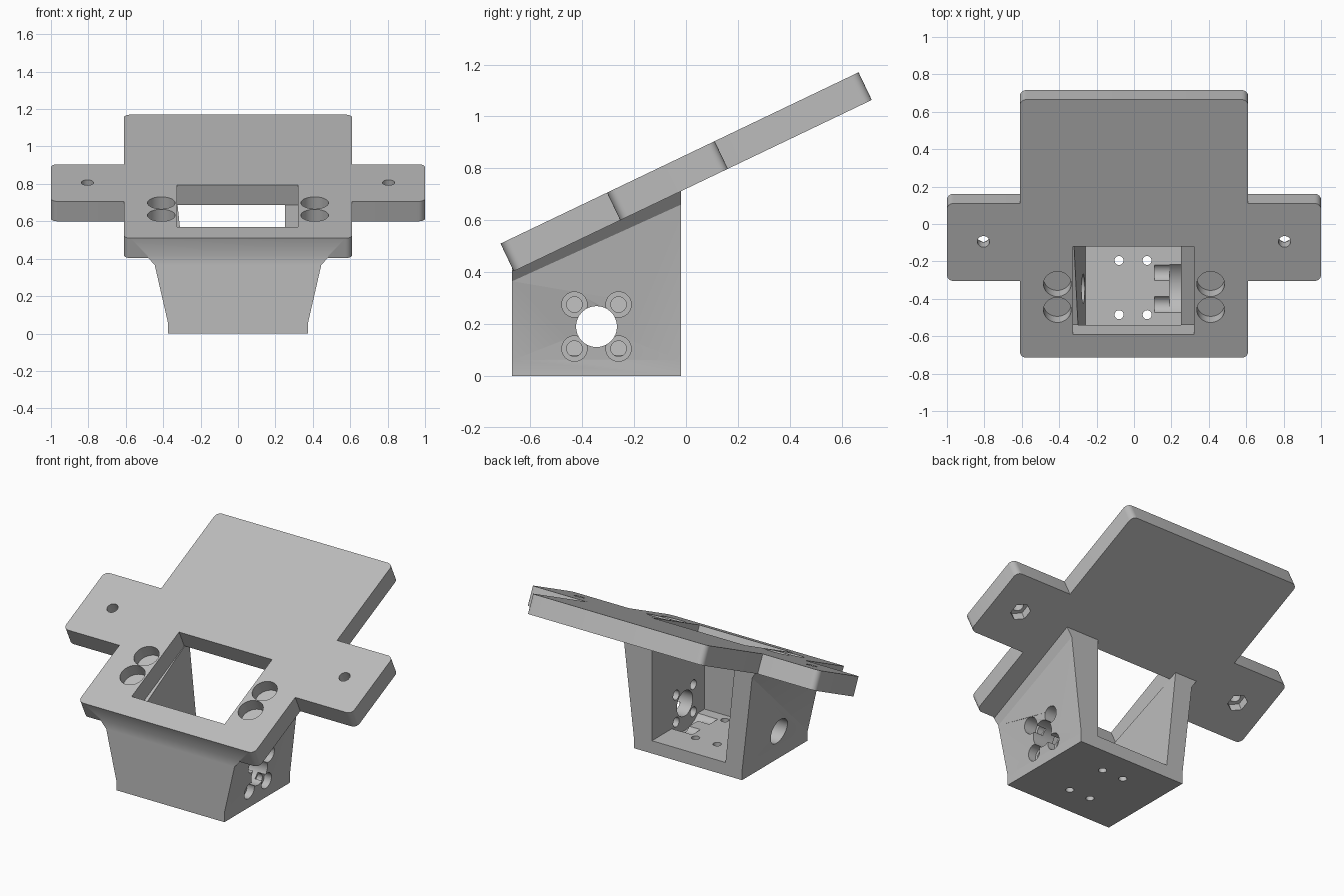
import bpy, bmesh, math
from mathutils import Matrix, Vector

cube = bpy.data.objects.get("Cube")
if cube:
    bpy.data.objects.remove(cube, do_unlink=True)

# Single grey plastic material
grey = bpy.data.materials.new("grey_plastic")
grey.use_nodes = True
colour = (0.5, 0.5, 0.5, 1)
grey.diffuse_color = colour
grey.node_tree.nodes["Principled BSDF"].inputs["Base Color"].default_value = colour

# Frame of the tilted plate: x across, y up the slope, z out of its top face
TILT = math.atan2(0.66, 1.38)
PLATE = Matrix.Translation((0, -0.715, 0.51)) @ Matrix.Rotation(TILT, 4, 'X')
LENGTH, THICK = 1.53, 0.118


def finish(name, bm, matrix=Matrix()):
    bmesh.ops.transform(bm, matrix=matrix, verts=bm.verts)
    bmesh.ops.recalc_face_normals(bm, faces=bm.faces)
    mesh = bpy.data.meshes.new(name)
    bm.to_mesh(mesh)
    bm.free()
    mesh.materials.append(grey)
    obj = bpy.data.objects.new(name, mesh)
    bpy.context.collection.objects.link(obj)
    return obj


def loft(bm, start, end):
    """Solid between two matching outlines."""
    a = [bm.verts.new(p) for p in start]
    b = [bm.verts.new(p) for p in end]
    bm.faces.new(a)
    bm.faces.new(b)
    for i in range(len(a)):
        j = (i + 1) % len(a)
        bm.faces.new((a[i], a[j], b[j], b[i]))


def box(name, lo, hi, matrix=Matrix()):
    bm = bmesh.new()
    size = Vector(hi) - Vector(lo)
    mid = (Vector(hi) + Vector(lo)) / 2
    bmesh.ops.create_cube(bm, size=1, matrix=Matrix.Translation(mid) @ Matrix.Diagonal((*size, 1)))
    return finish(name, bm, matrix)


def rod(name, radius, lo, hi, matrix, sides=32):
    """Cylinder along local z between lo and hi."""
    bm = bmesh.new()
    bmesh.ops.create_cone(bm, cap_ends=True, segments=sides, radius1=radius, radius2=radius,
                          depth=hi - lo, matrix=Matrix.Translation((0, 0, (lo + hi) / 2)))
    return finish(name, bm, matrix)


def combine(target, other, operation='DIFFERENCE'):
    mod = target.modifiers.new("combine", 'BOOLEAN')
    mod.operation, mod.solver, mod.object = operation, 'EXACT', other
    bpy.context.view_layer.objects.active = target
    bpy.ops.object.modifier_apply(modifier=mod.name)
    bpy.data.objects.remove(other, do_unlink=True)


def along_x(y, z):
    return Matrix.Translation((0, y, z)) @ Matrix.Rotation(math.pi / 2, 4, 'Y')


def on_plate(x, u):
    return PLATE @ Matrix.Translation((x, u, 0))


# Cross-shaped plate with rounded outer corners
half = [(0.61, 0), (0.61, 0.455), (1, 0.455), (1, 0.915), (0.61, 0.915), (0.61, LENGTH)]
outline = half + [(-x, u) for x, u in reversed(half)]
bm = bmesh.new()
loft(bm, [(x, u, 0) for x, u in outline], [(x, u, -THICK) for x, u in outline])
corners = []
for e in bm.edges:
    p, q = (v.co for v in e.verts)
    if abs(p.z - q.z) > 0.1 and (abs(p.x) > 0.9 or p.y < 0.1 or p.y > 1.5):
        corners.append(e)
bmesh.ops.bevel(bm, geom=corners, offset=0.035, segments=6, profile=0.5, affect='EDGES')
plate = finish("plate", bm, PLATE)


# Bracket body that flares out just below the plate
def section(y, kink, top):
    side = [(0.375, 0), (0.375, 0.06), (0.445, kink), (0.48, top), (0.48, top + 0.04)]
    return [(x, y, z) for x, z in side + [(-x, z) for x, z in reversed(side)]]


bm = bmesh.new()
loft(bm, section(-0.67, 0.365, 0.405), section(-0.02, 0.66, 0.712))
bracket = finish("bracket_mount", bm)

# Cavity, open at the back and the top
cavity = [(-0.26, 0.08), (0.25, 0.08), (0.25, 0.9), (-0.345, 0.9)]
bm = bmesh.new()
loft(bm, [(x, -0.54, z) for x, z in cavity], [(x, 0.1, z) for x, z in cavity])
combine(bracket, finish("cavity", bm))

# Axle hole through both side walls
axle_y, axle_z = -0.345, 0.19
axle = along_x(axle_y, axle_z)
combine(bracket, rod("axle_hole", 0.079, -0.7, 0.7, axle))
# Shallow disc clearance in the floor
combine(bracket, rod("disc_clearance", 0.17, 0.19, 0.25, axle))

# Stepped screw holes in the left wall, with clearance grooves in the floor
for dy in (-0.085, 0.085):
    for dz in (-0.085, 0.085):
        m = along_x(axle_y + dy, axle_z + dz)
        combine(bracket, rod("screw_hole", 0.03, 0.22, 0.7, m))
        combine(bracket, rod("screw_head", 0.049, 0.33, 0.7, m))
        if dz < 0:
            combine(bracket, rod("screw_groove", 0.049, 0.11, 0.2, m))

# Floor screw holes
for x in (-0.08, 0.07):
    for y in (-0.485, -0.195):
        combine(bracket, rod("floor_hole", 0.024, -0.1, 0.12, Matrix.Translation((x, y, 0)), 20))

# Join the plate, then cut its window and holes
combine(bracket, plate, 'UNION')
combine(bracket, box("window", (-0.325, 0.139, -THICK - 0.001), (0.32, 0.66, 0.1), PLATE))
for side in (-1, 1):
    for u in (0.283, 0.437):
        combine(bracket, rod("blind_hole", 0.074, -0.075, 0.1, on_plate(side * 0.41, u)))
    wing = on_plate(side * 0.805, 0.688)
    combine(bracket, rod("wing_hole", 0.033, -0.3, 0.1, wing, 24))
    combine(bracket, rod("nut_pocket", 0.06, -0.3, -0.065, wing, 6))

# Smooth the round parts, keep edges sharp
bpy.ops.object.select_all(action='DESELECT')
bracket.select_set(True)
bpy.context.view_layer.objects.active = bracket
bpy.ops.object.shade_smooth_by_angle(angle=math.radians(30))
